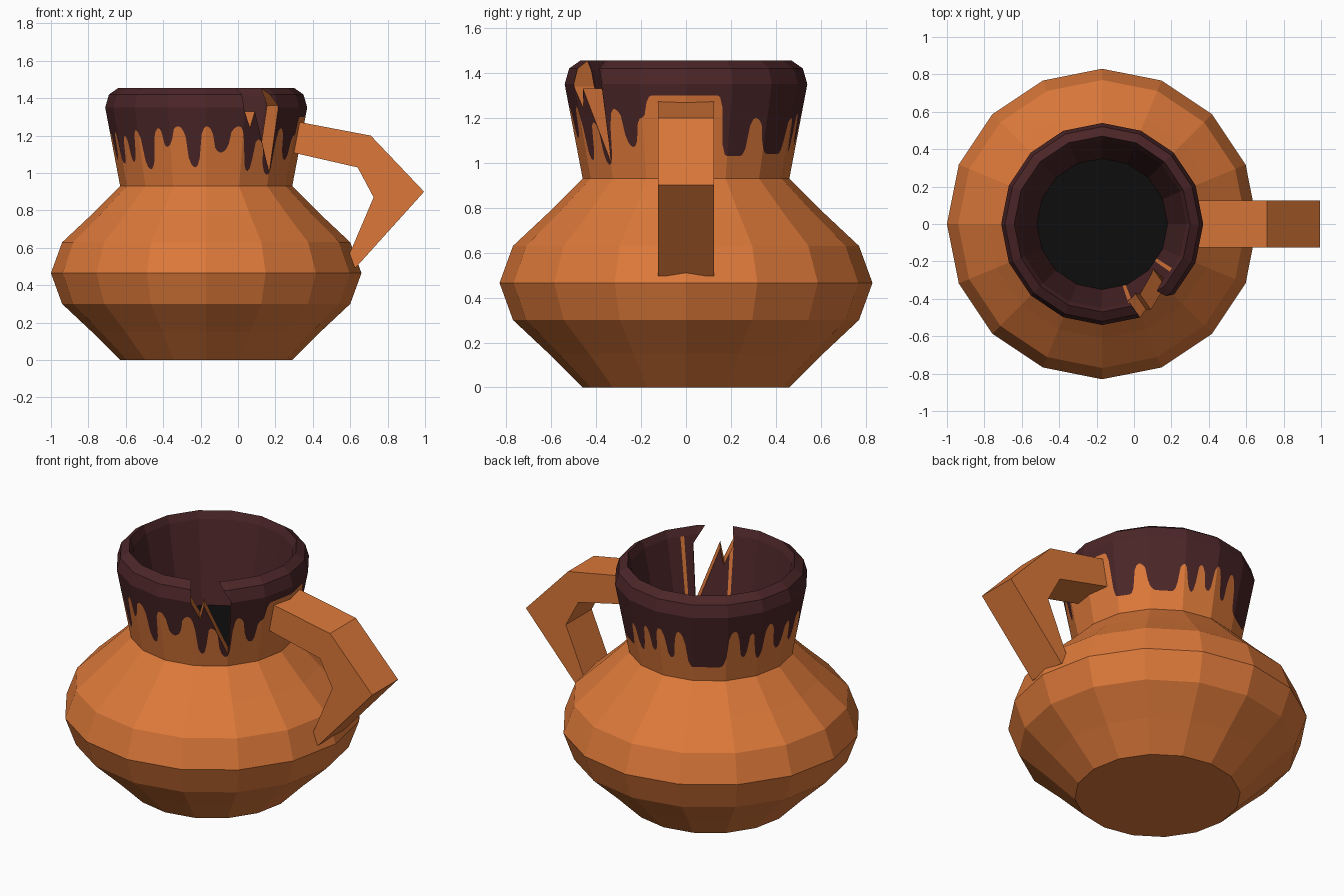
import bpy, bmesh, math
from mathutils import Vector

if "Cube" in bpy.data.objects:
    bpy.data.objects.remove(bpy.data.objects["Cube"])

SIDES, SUB = 16, 16            # low-poly sides, fine columns per side for the glaze edge
CX = -0.17                     # pot axis
COLS = SIDES * SUB


def material(name, rgb):
    m = bpy.data.materials.new(name)
    m.diffuse_color = (*rgb, 1)
    m.use_nodes = True
    m.node_tree.nodes["Principled BSDF"].inputs["Base Color"].default_value = m.diffuse_color
    return m


MATS = [material("orange_clay", (0.72, 0.19, 0.042)),
        material("dark_glaze", (0.072, 0.019, 0.021)),
        material("black_inside", (0.004, 0.004, 0.004))]


def make_object(name, bm, mats):
    bmesh.ops.recalc_face_normals(bm, faces=bm.faces)
    me = bpy.data.meshes.new(name)
    bm.to_mesh(me)
    bm.free()
    for m in mats:
        me.materials.append(m)
    ob = bpy.data.objects.new(name, me)
    bpy.context.collection.objects.link(ob)
    return ob


def direction(deg):            # 0 = front (-y), 90 = right (+x)
    a = math.radians(deg)
    return Vector((math.sin(a), -math.cos(a), 0))


def prism(name, outline, to_world, d0, d1, mats):
    bm = bmesh.new()
    rings = [[bm.verts.new(to_world(u, z, d)) for u, z in outline] for d in (d0, d1)]
    n = len(outline)
    for ring in rings:
        bm.faces.new(ring)
    for i in range(n):
        j = (i + 1) % n
        bm.faces.new((rings[0][i], rings[0][j], rings[1][j], rings[1][i]))
    return make_object(name, bm, mats)


# Glaze edge: angle and height of drip tips and gaps
DRIPS = [(9, 1.11), (20, 1.25), (28, 1.01), (34, 1.18), (44, 0.99), (51, 1.24),
         (61, 1.07), (67, 1.20), (73, 1.30), (106, 1.30), (112, 1.03), (121, 1.03),
         (128, 1.20), (139, 1.04), (150, 1.04), (157, 1.20), (163, 1.05), (169, 1.22),
         (175, 1.08), (181, 1.24), (188, 1.06), (194, 1.24), (203, 1.02), (221, 1.02),
         (230, 1.25), (237, 1.07), (242, 1.22), (247, 1.05), (255, 1.25), (264, 1.07),
         (271, 1.22), (279, 1.07), (287, 1.22), (295, 1.05), (300, 1.20), (306, 1.06),
         (313, 1.23), (321, 1.02), (330, 1.24), (335, 1.14), (343, 1.25), (353, 1.03),
         (360, 1.25)]


def glaze_edge(deg):
    pts = [(0, 1.25)] + DRIPS
    for (a0, z0), (a1, z1) in zip(pts, pts[1:]):
        if a0 <= deg <= a1:
            c = math.cos(math.pi * (deg - a0) / (a1 - a0))
            s = 0.5 - 0.5 * math.copysign(abs(c) ** 0.45, c)   # steep sides, round tips
            return z0 + (z1 - z0) * s
    return 1.25


# Pot: closed wall, (radius, height, colour of band above); None = glaze edge ring
PROFILE = [(0.46, 0, 0), (0.61, 0.15, 0), (0.77, 0.30, 0), (0.83, 0.465, 0),
           (0.77, 0.63, 0), (0.61, 0.78, 0), (0.46, 0.93, 0), (None, None, 1),
           (0.54, 1.35, 1), (0.52, 1.42, 1), (0.47, 1.455, 1), (0.45, 1.41, 1),
           (0.35, 0.93, 2)]


def column_direction(k):
    i, f = divmod(k, SUB)
    step = 360 / SIDES
    return direction(i * step).lerp(direction((i + 1) * step), f / SUB)


bm = bmesh.new()
dirs = [column_direction(k) for k in range(COLS)]
angles = [math.degrees(math.atan2(d.x, -d.y)) % 360 for d in dirs]
rings = []
for r, z, _ in PROFILE:
    ring = []
    for d, a in zip(dirs, angles):
        h = glaze_edge(a) if z is None else z
        rad = 0.46 + 0.08 * (h - 0.93) / 0.42 if r is None else r
        ring.append(bm.verts.new((CX + d.x * rad, d.y * rad, h)))
    rings.append(ring)
last = len(PROFILE) - 2
for b in range(len(PROFILE) - 1):
    for k in range(COLS):
        j = (k + 1) % COLS
        f = bm.faces.new((rings[b][k], rings[b][j], rings[b + 1][j], rings[b + 1][k]))
        f.material_index = PROFILE[b][2]
        # bare slits in the glaze inside the neck
        if b == last and (17 < angles[k] < 20 or 54.5 < angles[k] < 57.5):
            f.material_index = 0
bm.faces.new(rings[0])
bm.faces.new(rings[-1]).material_index = 2
pot = make_object("pot", bm, MATS)

# Broken notch in the rim, cut at the front right
out, side = direction(35), direction(125)
notch = prism("notch_cutter",
              [(-0.12, 1.55), (-0.12, 1.34), (-0.07, 1.24), (-0.05, 1.33),
               (0.085, 1.0), (0.10, 1.36), (0.03, 1.46), (0.02, 1.55)],
              lambda t, z, d: Vector((CX, 0, z)) + side * t + out * d,
              0.25, 0.8, MATS[:1])
notch.hide_render = True
mod = pot.modifiers.new("notch", "BOOLEAN")
mod.operation, mod.solver, mod.object = "DIFFERENCE", "EXACT", notch
bpy.context.view_layer.objects.active = pot
pot.select_set(True)
bpy.ops.object.modifier_apply(modifier="notch")
bpy.data.objects.remove(notch)

# Handle: bent bar on the right, ends sunk into the pot
prism("handle",
      [(0.29, 1.28), (0.71, 1.20), (0.995, 0.90), (0.63, 0.495), (0.56, 0.50),
       (0.61, 0.60), (0.725, 0.87), (0.64, 1.03), (0.29, 1.11)],
      lambda x, z, d: Vector((x, d, z)), -0.125, 0.125, MATS[:1])
